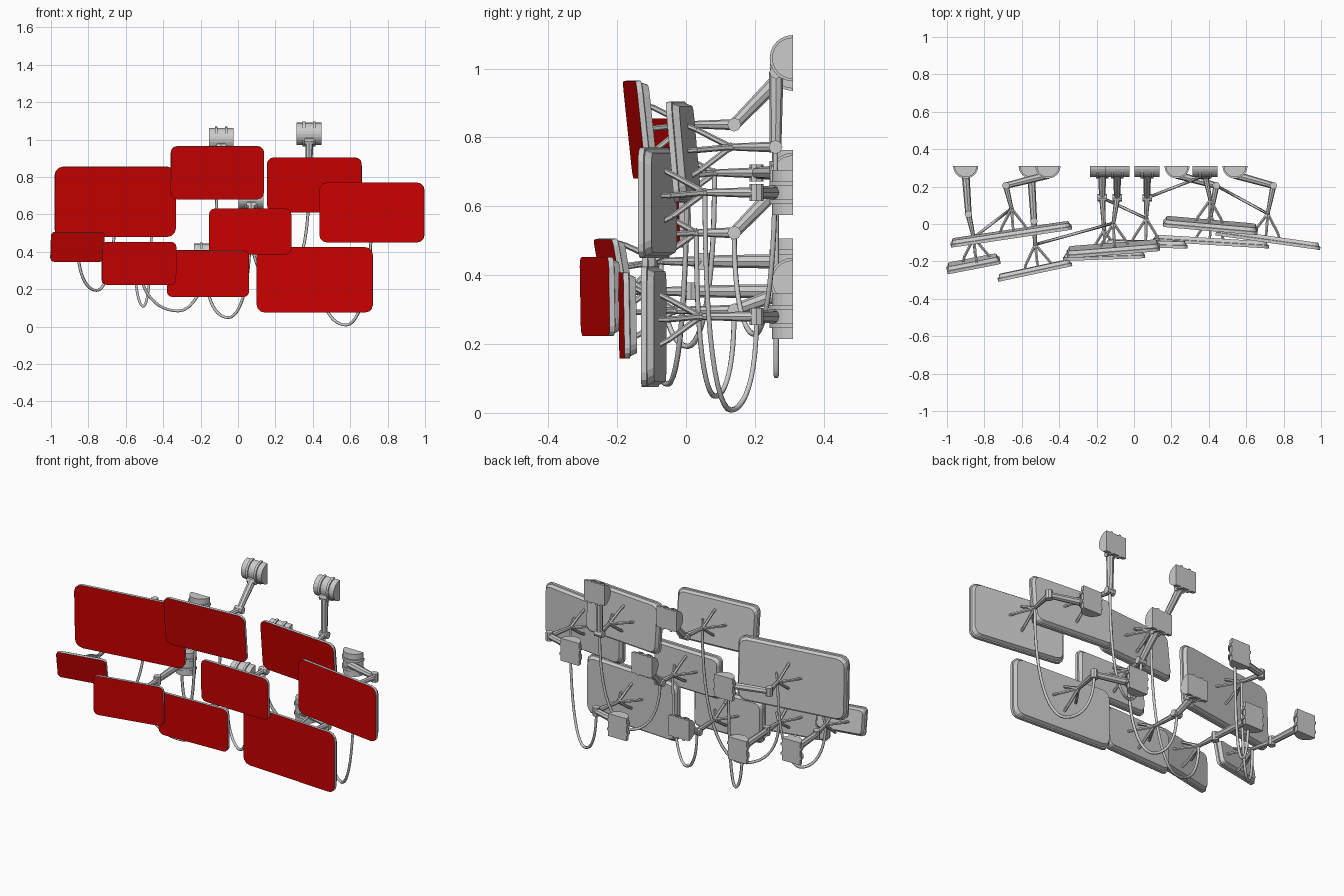
import bpy, bmesh
from math import sin, cos, pi, radians
from mathutils import Vector, Matrix, Euler

if "Cube" in bpy.data.objects:
    bpy.data.objects.remove(bpy.data.objects["Cube"])

red = bpy.data.materials.new("screen_red")
red.diffuse_color = (0.6, 0.0, 0.0, 1)
red.use_nodes = True
red.node_tree.nodes["Principled BSDF"].inputs["Base Color"].default_value = red.diffuse_color
WALL, HUB = 0.31, 0.262   # wall plane and arm root in y


def finish(bm, name, mats=()):
    bmesh.ops.recalc_face_normals(bm, faces=bm.faces)
    me = bpy.data.meshes.new(name)
    bm.to_mesh(me)
    bm.free()
    for m in mats:
        me.materials.append(m)
    ob = bpy.data.objects.new(name, me)
    bpy.context.collection.objects.link(ob)
    return ob


def loft(bm, loops):
    """Skin a stack of equal loops and cap both ends; returns the first cap."""
    rings = [[bm.verts.new(p) for p in lp] for lp in loops]
    for a, b in zip(rings, rings[1:]):
        for i in range(len(a)):
            j = (i + 1) % len(a)
            bm.faces.new((a[i], a[j], b[j], b[i]))
    bm.faces.new(rings[-1])
    return bm.faces.new(rings[0][::-1])


def rounded_rect(w, h, r, y):
    pts = []
    for k, (sx, sz) in enumerate(((1, 1), (-1, 1), (-1, -1), (1, -1))):
        for s in range(4):
            a = pi / 2 * (k + s / 3)
            pts.append((sx * (w / 2 - r) + r * cos(a), y, sz * (h / 2 - r) + r * sin(a)))
    return pts


def screen(name, mat, w, h):
    # Flat red face, grey rim and a bevelled back
    bm = bmesh.new()
    r = 0.12 * min(w, h)
    front = loft(bm, [rounded_rect(w - inset, h - inset, r, y)
                      for inset, y in ((0, 0), (0, .016), (.012, .018), (.03, .037))])
    front.material_index = 1
    finish(bm, name, (None, red)).matrix_world = mat


def bar(bm, a, b, r1, r2, sides=8):
    d = b - a
    m = Matrix.Translation((a + b) / 2) @ d.to_track_quat('Z', 'Y').to_matrix().to_4x4()
    bmesh.ops.create_cone(bm, cap_ends=True, segments=sides, radius1=r1, radius2=r2,
                          depth=d.length, matrix=m)


def mount(name, x, z, upright):
    # Half drum on the wall with two raised rings
    bm = bmesh.new()
    for r, mid, half in ((.06, 0, .066), (.067, -.027, .007), (.067, .027, .007)):
        arc = [(r * cos(pi * i / 12), WALL - r * sin(pi * i / 12)) for i in range(13)]
        loft(bm, [[(x + c, y, z + u) if upright else (x + u, y, z + c) for c, y in arc]
                  for u in (mid - half, mid + half)])
    finish(bm, name)


def arm(name, path, mat):
    # Two tapered links, hinge pins and a four-pronged fork
    bm = bmesh.new()
    root, elbow, fork = path
    bar(bm, root, elbow, .021, .017)
    bar(bm, elbow, fork, .016, .010)
    level = abs(root.z - elbow.z) < .03
    side = Vector((0, 0, .025) if level else (.025, 0, 0))
    for c in (root, elbow):
        bar(bm, c - side, c + side, .02, .02)
    bmesh.ops.create_icosphere(bm, subdivisions=1, radius=.014, matrix=Matrix.Translation(fork))
    foot = mat.inverted() @ fork
    pad = mat @ Matrix.Translation((foot.x * .7, 0, foot.z * .7))
    for k in range(4):
        dx, dz = .075 * cos(k * pi / 2), .075 * sin(k * pi / 2)
        mid = pad @ Vector((dx * .8, .06, dz * .8))
        bar(bm, fork, mid, .009, .008, 6)
        bar(bm, mid, pad @ Vector((dx, .03, dz)), .008, .007, 6)
    finish(bm, name)


def unit(name, centre, size, tilt, yaw, mount_x, kind, rise=0.0, elbow_y=.14):
    """One screen with its arm and mount; the arm path follows from its kind."""
    c = Vector(centre)
    mat = Matrix.Translation(c) @ Euler((radians(tilt), 0, radians(yaw))).to_matrix().to_4x4()
    z = c.z + .015
    fork = Vector((c.x, c.y + .155, z))
    if kind == "swing":       # elbow swung out sideways
        z = fork.z = c.z + .03
        root = Vector((mount_x, HUB, z))
        elbow = Vector((c.x + (.03 if c.x > mount_x else -.03), .205, z))
    elif kind == "reach":     # almost straight out from the wall
        root = Vector((mount_x, HUB, z))
        elbow = Vector((mount_x + .015, c.y + .28, z))
    else:                     # hanging down from a raised mount
        root = Vector((mount_x, HUB, c.z + rise - .04))
        elbow = Vector((mount_x, elbow_y, z))
    screen(name + "_screen", mat, *size)
    mount(name + "_mount", mount_x, z if kind != "drop" else c.z + rise, kind != "drop")
    arm(name + "_arm", (root, elbow, fork), mat)
    return root, elbow, fork


def cable(name, a, b, low):
    # U-shaped hanging cable between two supports
    cu = bpy.data.curves.new(name, 'CURVE')
    cu.dimensions = '3D'
    cu.bevel_depth = .008
    cu.bevel_resolution = 1
    cu.use_fill_caps = True
    sp = cu.splines.new('POLY')
    n = 24
    sp.points.add(n)
    for i in range(n + 1):
        t = i / n
        p = a.lerp(b, (1 - cos(pi * t)) / 2)
        top = a.z if t < .5 else b.z
        p.z = low + .008 + (top - low) * (1 - 2 * t) ** 2
        sp.points[i].co = (*p, 1)
    bpy.context.collection.objects.link(bpy.data.objects.new(name, cu))


# Top row
large = unit("large_left", (-.655, -.072, .667), (.655, .375), 2, 8.5, -.46, "swing")
top = unit("top_middle", (-.11, -.15, .822), (.50, .285), 6, 4.5, -.09, "drop", .18)
upper = unit("upper_right", (.408, -.025, .757), (.508, .293), 5, -5, .38, "drop", .273, .26)
far = unit("far_right", (.715, -.10, .61), (.565, .32), 0, -8, .54, "swing")
# Middle and bottom rows
mid = unit("middle", (.065, -.125, .508), (.44, .245), 1, -1, .07, "drop", .18)
low = unit("low_middle", (-.16, -.188, .283), (.44, .25), 1, 2, -.17, "drop", .1)
right = unit("low_right", (.41, -.112, .25), (.622, .35), 0, -3.5, .23, "swing")
left = unit("low_left", (-.528, -.265, .338), (.405, .23), 1, 12, -.55, "reach")
small = unit("small_left", (-.857, -.228, .425), (.29, .16), 10, 11, -.90, "reach")

# Cables hang between neighbouring arms (0 root, 1 elbow, 2 fork)
cable("cable_small_large", small[2], large[2], .185)
cable("cable_left_top", left[2], top[2], .075)
cable("cable_low_middle", low[1], mid[2], .04)
cable("cable_right_pair", far[2], right[1], 0)
cable("cable_large_left", large[0], left[0], .10)
cable("cable_upper_middle", upper[1], mid[1], .22)
